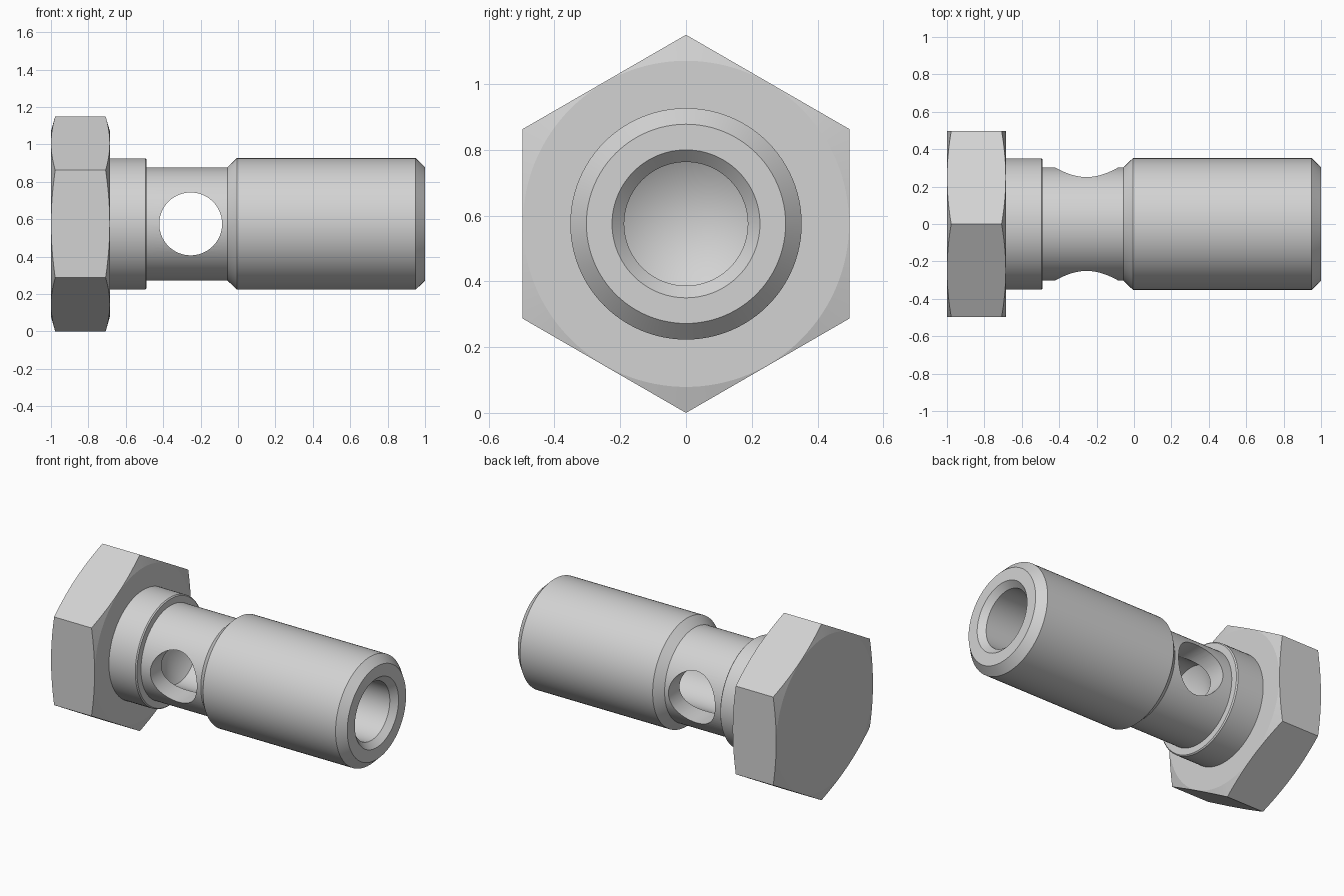
import bpy
import bmesh
from math import pi, radians

AXIS_Z = 0.575

old = bpy.data.objects.get("Cube")
if old:
    bpy.data.objects.remove(old, do_unlink=True)

steel = bpy.data.materials.new("plain_steel_grey")
steel.use_nodes = True
GREY = (0.65, 0.65, 0.65, 1)
steel.diffuse_color = GREY
steel.node_tree.nodes["Principled BSDF"].inputs["Base Color"].default_value = GREY


def lathe(name, profile, sides):
    """Turn an (x, radius) profile, both ends on the axis, around the x axis."""
    bm = bmesh.new()
    verts = [bm.verts.new((x, 0, r)) for x, r in profile]
    edges = [bm.edges.new(pair) for pair in zip(verts, verts[1:])]
    bmesh.ops.spin(bm, geom=verts + edges, cent=(0, 0, 0), axis=(1, 0, 0),
                   angle=2 * pi, steps=sides, use_duplicate=False)
    bmesh.ops.remove_doubles(bm, verts=bm.verts, dist=0.0001)
    bmesh.ops.recalc_face_normals(bm, faces=bm.faces)
    mesh = bpy.data.meshes.new(name)
    bm.to_mesh(mesh)
    bm.free()
    obj = bpy.data.objects.new(name, mesh)
    bpy.context.collection.objects.link(obj)
    obj.location.z = AXIS_Z
    mesh.materials.append(steel)
    return obj


def activate(obj):
    bpy.ops.object.select_all(action='DESELECT')
    obj.select_set(True)
    bpy.context.view_layer.objects.active = obj


def boolean(obj, cutter, operation):
    mod = obj.modifiers.new("cut", 'BOOLEAN')
    mod.operation = operation
    mod.solver = 'EXACT'
    mod.object = cutter
    cutter.hide_render = True
    activate(obj)
    bpy.ops.object.modifier_apply(modifier=mod.name)
    bpy.data.objects.remove(cutter, do_unlink=True)


# Hexagonal head, its corners trimmed by a turned chamfer on both faces
LEFT, RIGHT, HEX_R, FACE_R = -1.0, -0.685, 0.575, 0.496
head = lathe("hex_head", [(LEFT, 0), (LEFT, HEX_R), (RIGHT, HEX_R), (RIGHT, 0)], 6)
trim = lathe("chamfer_trim", [
    (LEFT, 0), (LEFT, FACE_R), (LEFT + 0.03, 0.6),
    (RIGHT - 0.03, 0.6), (RIGHT, FACE_R), (RIGHT, 0)], 128)
boolean(head, trim, 'INTERSECT')

# Shaft: collar, neck, chamfered body, then the blind bore with a drilled tip
shaft = lathe("hollow_shaft", [
    (-0.70, 0), (-0.70, 0.351), (-0.495, 0.351), (-0.488, 0.344),
    (-0.488, 0.302), (-0.057, 0.302), (-0.006, 0.352),
    (0.95, 0.352), (1.0, 0.303),
    (1.0, 0.225), (0.963, 0.188), (-0.43, 0.188), (-0.54, 0)], 96)

# Cross hole through the neck
bpy.ops.mesh.primitive_cylinder_add(vertices=96, radius=0.168, depth=1,
                                    location=(-0.253, 0, AXIS_Z),
                                    rotation=(pi / 2, 0, 0))
drill = bpy.context.object
drill.name = "cross_hole_drill"
drill.data.materials.append(steel)
boolean(shaft, drill, 'DIFFERENCE')

# Smooth turned surfaces, crisp edges
for part in (head, shaft):
    activate(part)
    bpy.ops.object.shade_smooth_by_angle(angle=radians(12 if part is head else 25))
